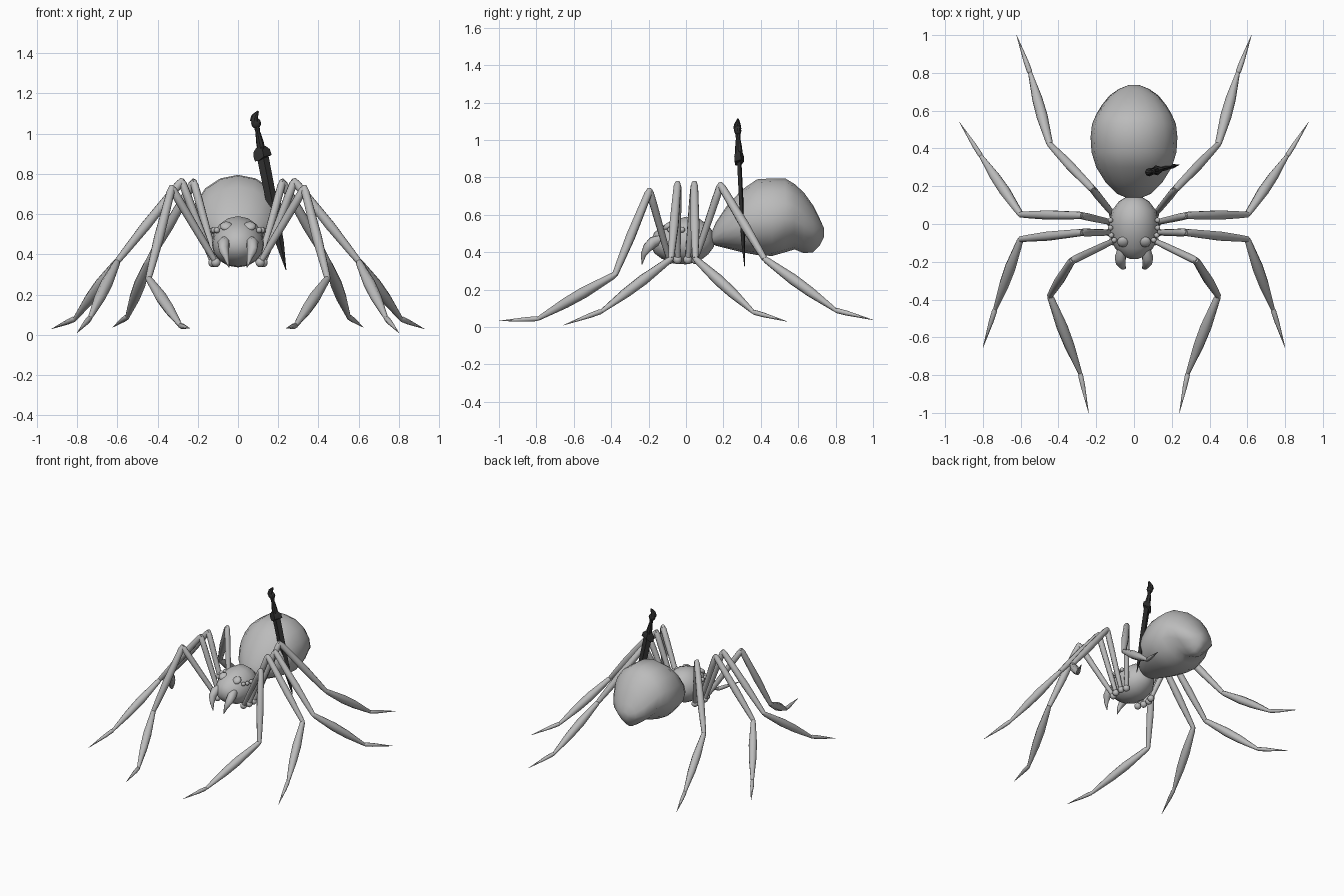
import bpy, bmesh, math
from mathutils import Vector, Matrix

if "Cube" in bpy.data.objects:
    bpy.data.objects.remove(bpy.data.objects["Cube"])


def material(name, value):
    m = bpy.data.materials.new(name)
    m.diffuse_color = (value, value, value, 1)
    m.use_nodes = True
    m.node_tree.nodes["Principled BSDF"].inputs["Base Color"].default_value = m.diffuse_color
    return m


GREY = material("body_grey", 0.5)
DARK = material("sword_dark", 0.03)


def finish(name, bm, mat, angle=50, mirror=False):
    bmesh.ops.recalc_face_normals(bm, faces=bm.faces)
    me = bpy.data.meshes.new(name)
    bm.to_mesh(me)
    bm.free()
    ob = bpy.data.objects.new(name, me)
    bpy.context.collection.objects.link(ob)
    me.materials.append(mat)
    bpy.ops.object.select_all(action='DESELECT')
    ob.select_set(True)
    bpy.context.view_layer.objects.active = ob
    bpy.ops.object.shade_smooth_by_angle(angle=math.radians(angle))
    if mirror:
        ob.modifiers.new("mirror", 'MIRROR')
    return ob


def skin(bm, loops):
    """Bridge equal-length loops of points and cap both ends."""
    rings = [[bm.verts.new(p) for p in loop] for loop in loops]
    n = len(rings[0])
    for a, b in zip(rings, rings[1:]):
        for i in range(n):
            j = (i + 1) % n
            bm.faces.new((a[i], a[j], b[j], b[i]))
    bm.faces.new(rings[0])
    bm.faces.new(rings[-1])


def tube(bm, path, sides=8):
    """Round limb through (point, radius) pairs."""
    pts = [Vector(p) for p, r in path]
    loops = []
    for i, (p, r) in enumerate(path):
        d = (pts[min(i + 1, len(pts) - 1)] - pts[max(i - 1, 0)]).normalized()
        u = d.cross(Vector((0.31, 0.9, 0.3))).normalized()
        v = d.cross(u)
        loops.append([pts[i] + r * (math.cos(a) * u + math.sin(a) * v)
                      for a in (2 * math.pi * k / sides for k in range(sides))])
    skin(bm, loops)


def segment(bm, a, b, profile):
    a, b = Vector(a), Vector(b)
    tube(bm, [(a.lerp(b, t), r) for t, r in profile])


def ball(bm, loc, r, scale=(1, 1, 1), rot=None):
    m = Matrix.Translation(loc) @ (rot or Matrix()) @ Matrix.Diagonal((*scale, 1))
    bmesh.ops.create_uvsphere(bm, u_segments=10, v_segments=7, radius=r, matrix=m)


def body(name, rings, sides):
    """Loft along y; ring = (y, bottom, top, half width, pinch of lower half)."""
    bm = bmesh.new()
    loops = []
    for y, lo, hi, w, pinch in rings:
        loop = []
        for k in range(sides):
            a = 2 * math.pi * k / sides
            s = math.sin(a)
            mid = lo + (hi - lo) * 0.45
            z = mid + s * ((hi - mid) if s > 0 else (mid - lo))
            loop.append((w * math.cos(a) * (1 - pinch * max(0, -s)), y, z))
        loops.append(loop)
    skin(bm, loops)
    return finish(name, bm, GREY)


# Abdomen with a drooping spinneret at the rear
body("abdomen", [
    (0.13, 0.45, 0.49, 0.02, 0), (0.16, 0.435, 0.56, 0.09, 0),
    (0.22, 0.42, 0.65, 0.15, 0), (0.30, 0.40, 0.735, 0.20, 0),
    (0.38, 0.385, 0.79, 0.225, 0), (0.46, 0.38, 0.795, 0.23, 0),
    (0.53, 0.40, 0.795, 0.222, 0.1), (0.58, 0.415, 0.765, 0.20, 0.3),
    (0.63, 0.395, 0.72, 0.17, 0.5), (0.68, 0.40, 0.65, 0.13, 0.5),
    (0.715, 0.435, 0.58, 0.08, 0.4), (0.737, 0.48, 0.53, 0.025, 0)], 16)

# Head
body("head", [
    (-0.185, 0.43, 0.47, 0.02, 0), (-0.17, 0.395, 0.505, 0.06, 0),
    (-0.13, 0.365, 0.54, 0.10, 0), (-0.07, 0.34, 0.57, 0.125, 0),
    (0.0, 0.335, 0.59, 0.13, 0), (0.07, 0.35, 0.58, 0.118, 0),
    (0.12, 0.39, 0.545, 0.08, 0), (0.15, 0.43, 0.50, 0.03, 0)], 16)

# Eyes: one large flattened pair and a row of small ones on each side
bm = bmesh.new()
ball(bm, (0.058, -0.095, 0.54), 0.032, (1, 1, 0.55),
     Matrix.Rotation(math.radians(35), 4, 'X'))
for x, y, z in ((0.125, 0.02, 0.515), (0.125, -0.02, 0.52),
                (0.12, -0.06, 0.52), (0.105, -0.085, 0.52)):
    ball(bm, (x, y, z), 0.015)
finish("eyes", bm, GREY, mirror=True)

# Fangs
bm = bmesh.new()
tube(bm, [((0.065, -0.13, 0.47), 0.022), ((0.072, -0.175, 0.455), 0.031),
          ((0.07, -0.205, 0.425), 0.027), ((0.058, -0.228, 0.385), 0.015),
          ((0.045, -0.235, 0.335), 0.002)])
finish("fangs", bm, GREY, mirror=True)

# Legs: hip, knee, shin joint, ankle, tip
LEGS = {
    "front_leg": ((0.11, -0.09, 0.36), (0.33, -0.195, 0.73), (0.445, -0.38, 0.28),
                  (0.285, -0.79, 0.045), (0.24, -1.0, 0.033)),
    "second_leg": ((0.125, -0.045, 0.36), (0.28, -0.045, 0.765), (0.6, -0.08, 0.365),
                   (0.735, -0.45, 0.085), (0.80, -0.655, 0.01)),
    "third_leg": ((0.125, 0.01, 0.36), (0.28, 0.045, 0.765), (0.6, 0.05, 0.365),
                  (0.81, 0.36, 0.08), (0.925, 0.54, 0.03)),
    "back_leg": ((0.11, 0.05, 0.36), (0.22, 0.185, 0.76), (0.445, 0.42, 0.365),
                 (0.55, 0.80, 0.09), (0.622, 1.0, 0.038)),
}
for name, (hip, knee, shin, ankle, tip) in LEGS.items():
    bm = bmesh.new()
    ball(bm, hip, 0.024)
    segment(bm, hip, knee, [(0, 0.014), (0.25, 0.018), (0.8, 0.021), (0.97, 0.02), (1.02, 0.012)])
    segment(bm, knee, shin, [(-0.02, 0.014), (0.04, 0.021), (0.55, 0.026), (0.85, 0.02), (1, 0.016)])
    segment(bm, shin, ankle, [(-0.02, 0.012), (0.03, 0.018), (0.4, 0.03), (0.65, 0.027), (1, 0.011)])
    segment(bm, ankle, tip, [(-0.03, 0.009), (0.05, 0.014), (0.3, 0.013), (1, 0.001)])
    finish(name, bm, GREY, mirror=True)

# Sword, built along its own z axis with the guard at the origin
bm = bmesh.new()


def slab(bm, rings):
    """Diamond-section bar; ring = (z, x centre, half width, half depth)."""
    skin(bm, [[(c - w, 0, z), (c, -d, z), (c + w, 0, z), (c, d, z)]
              for z, c, w, d in rings])


slab(bm, [(0.0, 0, 0.03, 0.012), (-0.24, 0, 0.028, 0.012),
          (-0.45, 0, 0.021, 0.011), (-0.59, 0.004, 0.002, 0.002)])
slab(bm, [(-0.03, -0.03, 0.012, 0.016), (-0.015, 0, 0.046, 0.026),
          (0.015, 0, 0.043, 0.026), (0.035, 0, 0.024, 0.02)])
tube(bm, [((0, 0, 0.02), 0.02), ((0, 0, 0.06), 0.019), ((0, 0, 0.11), 0.012),
          ((0, 0, 0.135), 0.014)])
ball(bm, (0, 0, 0.155), 0.025, (1, 0.8, 1.1))
tube(bm, [((-0.008, 0, 0.165), 0.022), ((0, 0, 0.19), 0.017),
          ((0.022, 0, 0.212), 0.005)])
sword = finish("sword", bm, DARK, 30)
axis = Vector((0.12, 0.284, 0.90)) - Vector((0.235, 0.313, 0.32))
sword.matrix_world = (Matrix.Translation((0.12, 0.284, 0.90))
                      @ Vector((0, 0, 1)).rotation_difference(axis).to_matrix().to_4x4()
                      @ Matrix.Rotation(math.radians(12), 4, 'Z'))
